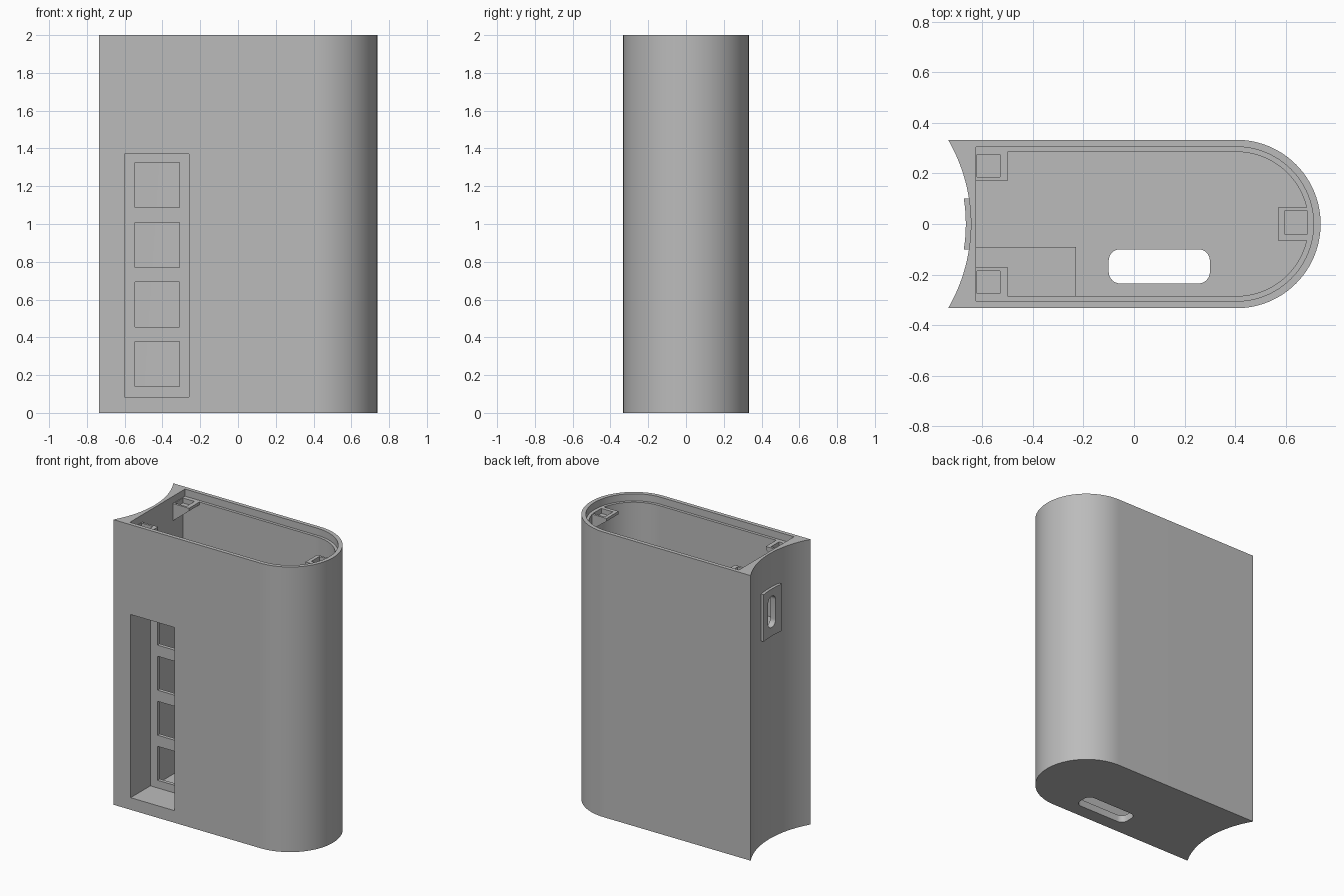
import bpy, bmesh, math
from mathutils import Vector

if "Cube" in bpy.data.objects:
    bpy.data.objects.remove(bpy.data.objects["Cube"], do_unlink=True)

grey = bpy.data.materials.new("plain grey")
grey.use_nodes = True
colour = (0.5, 0.5, 0.5, 1)
grey.diffuse_color = colour
grey.node_tree.nodes["Principled BSDF"].inputs["Base Color"].default_value = colour

HALF = 0.333            # half depth of the case
ROUND_X = 0.405         # centre of the rounded end
HOLLOW_X, HOLLOW_R = -1.306, 0.661   # concave end


def arc(cx, cy, r, a0, a1, n):
    """Points along an arc, angles in degrees."""
    angles = [math.radians(a0 + (a1 - a0) * i / n) for i in range(n + 1)]
    return [(cx + r * math.cos(a), cy + r * math.sin(a)) for a in angles]


def rounded_rect(u0, u1, v0, v1, r):
    corners = [(u1 - r, v1 - r, 0), (u0 + r, v1 - r, 90),
               (u0 + r, v0 + r, 180), (u1 - r, v0 + r, 270)]
    return [p for u, v, a in corners for p in arc(u, v, r, a, a + 89.9, 8)]


def prism(name, outline, lo, hi, axis="z"):
    """Extrude a closed outline along an axis."""
    place = {"x": lambda u, v, w: (w, u, v),
             "y": lambda u, v, w: (u, w, v),
             "z": lambda u, v, w: (u, v, w)}[axis]
    bm = bmesh.new()
    face = bm.faces.new([bm.verts.new(place(u, v, lo)) for u, v in outline])
    moved = bmesh.ops.extrude_face_region(bm, geom=[face])["geom"]
    bmesh.ops.translate(bm, vec=Vector(place(0, 0, hi - lo)),
                        verts=[g for g in moved if isinstance(g, bmesh.types.BMVert)])
    bmesh.ops.recalc_face_normals(bm, faces=bm.faces)
    mesh = bpy.data.meshes.new(name)
    bm.to_mesh(mesh)
    bm.free()
    mesh.materials.append(grey)
    obj = bpy.data.objects.new(name, mesh)
    bpy.context.collection.objects.link(obj)
    return obj


def box(name, x0, x1, y0, y1, z0, z1):
    return prism(name, [(x0, y0), (x1, y0), (x1, y1), (x0, y1)], z0, z1)


def combine(target, tool, operation):
    """Apply a boolean and discard the tool."""
    tool.hide_render = True
    mod = target.modifiers.new("join", "BOOLEAN")
    mod.operation, mod.solver, mod.object = operation, "EXACT", tool
    bpy.ops.object.select_all(action="DESELECT")
    bpy.context.view_layer.objects.active = target
    target.select_set(True)
    bpy.ops.object.modifier_apply(modifier=mod.name)
    bpy.data.objects.remove(tool, do_unlink=True)


def cut(tool):
    combine(case, tool, "DIFFERENCE")


def add(tool):
    combine(case, tool, "UNION")


# Outer body: one rounded end, one concave end
spread = math.degrees(math.asin(HALF / HOLLOW_R))
body = arc(ROUND_X, 0, HALF, -90, 90, 48) + arc(HOLLOW_X, 0, HOLLOW_R, spread, -spread, 32)
case = prism("case", body, 0, 2)


# Inner cavity, open at the top
def inner_outline(r):
    return [(-0.625, -r)] + arc(ROUND_X, 0, r, -90, 90, 48) + [(-0.625, r)]


cut(prism("cavity_cutter", inner_outline(0.285), 0.05, 2.1))

# Socket housing on the inside of the front wall
add(box("socket_housing", -0.635, -0.23, -0.31, -0.09, 0.04, 1.4))

# Lid screw brackets, wedge-shaped below
for side in (1, -1):
    wedge = [(-0.635, 1.97), (-0.5, 1.97), (-0.5, 1.93), (-0.635, 1.82)]
    y0, y1 = sorted((side * 0.17, side * 0.295))
    add(prism("corner_bracket", wedge, y0, y1, "y"))
wedge = [(0.715, 1.97), (0.57, 1.97), (0.57, 1.93), (0.715, 1.82)]
add(prism("end_bracket", wedge, -0.066, 0.066, "y"))

# Recessed ledge for the lid, then the bracket holes
cut(prism("ledge_cutter", inner_outline(0.305), 1.95, 2.1))
for x, y in ((-0.575, 0.23), (-0.575, -0.23), (0.64, 0.006)):
    cut(box("hole_cutter", x - 0.045, x + 0.045, y - 0.045, y + 0.045, 1.915, 2.1))

# Front recess with four square openings
cut(box("recess_cutter", -0.6, -0.26, -0.4, -0.115, 0.085, 1.37))
for i in range(4):
    z = 0.258 + 0.316 * i
    cut(box("opening_cutter", -0.545, -0.31, -0.15, -0.05, z - 0.119, z + 0.119))

# Curved plate on the concave end, with an upright slot through the wall
lean = math.degrees(math.asin(0.1 / 0.641))
plate = arc(HOLLOW_X, 0, 0.641, -lean, lean, 8) + [(-0.635, 0.1), (-0.635, -0.1)]
add(prism("end_plate", plate, 1.43, 1.76))
cut(prism("slot_cutter", rounded_rect(-0.042, 0.042, 1.49, 1.71, 0.0415), -0.8, -0.55, "x"))

# Rounded slot in the floor
cut(prism("floor_slot_cutter", rounded_rect(-0.1, 0.3, -0.235, -0.1, 0.045), -0.1, 0.055))

bpy.ops.object.select_all(action="DESELECT")
case.select_set(True)
bpy.context.view_layer.objects.active = case
bpy.ops.object.shade_smooth_by_angle(angle=math.radians(30))
